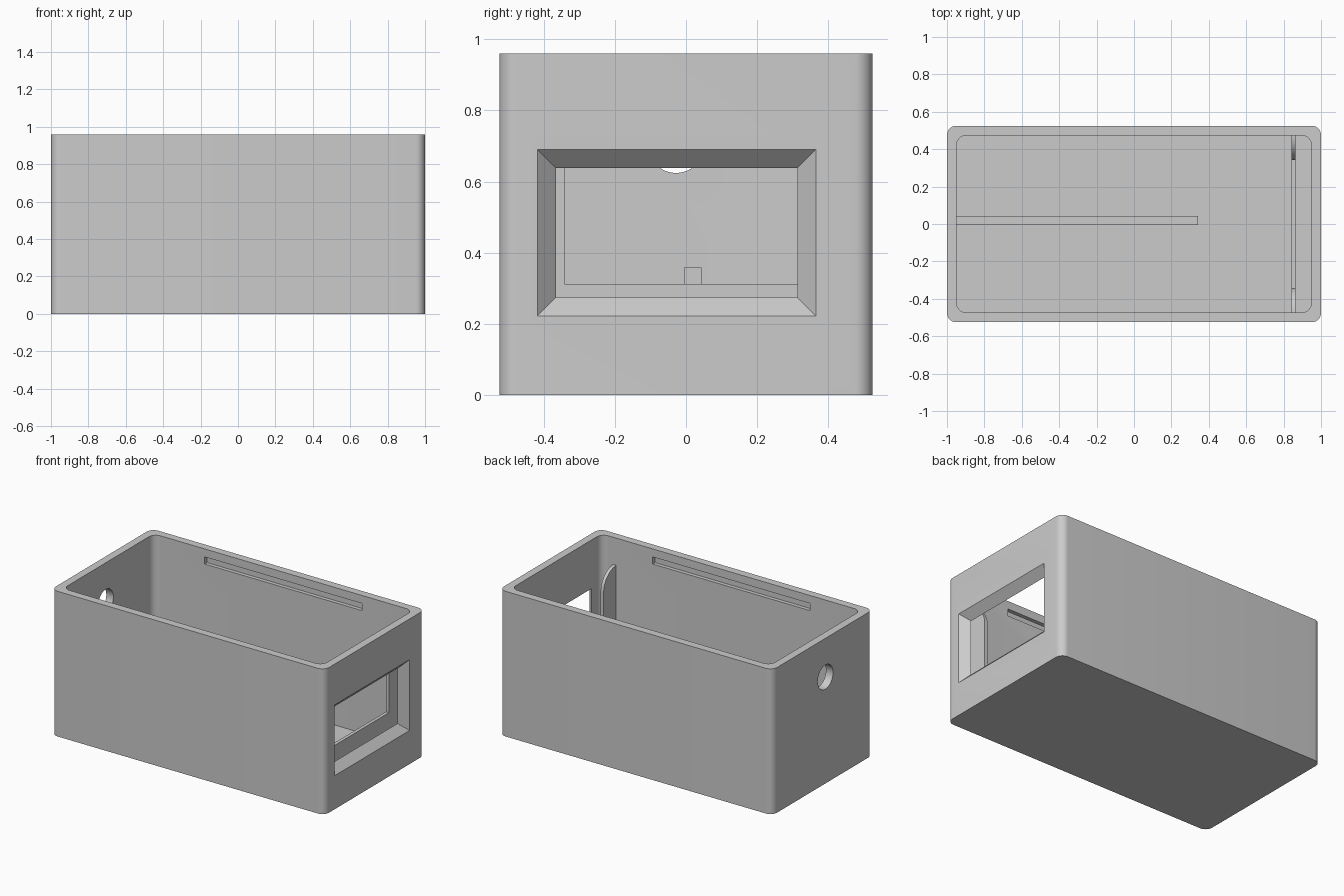
import bpy
import bmesh
import math
from mathutils import Vector

if "Cube" in bpy.data.objects:
    bpy.data.objects.remove(bpy.data.objects["Cube"])

# Single flat colour
grey = bpy.data.materials.new("light_grey")
grey.use_nodes = True
grey.diffuse_color = (0.6, 0.6, 0.6, 1)
grey.node_tree.nodes["Principled BSDF"].inputs["Base Color"].default_value = (0.6, 0.6, 0.6, 1)


def loft(name, start, end):
    """Closed solid between two matching loops of points."""
    bm = bmesh.new()
    a = [bm.verts.new(p) for p in start]
    b = [bm.verts.new(p) for p in end]
    n = len(a)
    bm.faces.new(a)
    bm.faces.new(b[::-1])
    for i in range(n):
        j = (i + 1) % n
        bm.faces.new((a[i], b[i], b[j], a[j]))
    bmesh.ops.recalc_face_normals(bm, faces=bm.faces[:])
    mesh = bpy.data.meshes.new(name)
    bm.to_mesh(mesh)
    bm.free()
    mesh.materials.append(grey)
    obj = bpy.data.objects.new(name, mesh)
    bpy.context.collection.objects.link(obj)
    return obj


def extrude_x(name, profile, x0, x1):
    return loft(name, [(x0, y, z) for y, z in profile], [(x1, y, z) for y, z in profile])


def rect(y0, y1, z0, z1):
    return [(y0, z0), (y1, z0), (y1, z1), (y0, z1)]


def rounded_box(name, hx, hy, z0, z1, r, steps=10):
    """Upright prism with rounded vertical edges."""
    pts = []
    for k, (sx, sy) in enumerate([(1, 1), (-1, 1), (-1, -1), (1, -1)]):
        for i in range(steps + 1):
            a = math.pi / 2 * (k + i / steps)
            pts.append((sx * (hx - r) + r * math.cos(a), sy * (hy - r) + r * math.sin(a)))
    return loft(name, [(x, y, z0) for x, y in pts], [(x, y, z1) for x, y in pts])


def cut(target, cutter):
    cutter.hide_render = True
    mod = target.modifiers.new("cut", "BOOLEAN")
    mod.operation = "DIFFERENCE"
    mod.solver = "EXACT"
    mod.object = cutter
    bpy.context.view_layer.objects.active = target
    bpy.ops.object.modifier_apply(modifier=mod.name)
    bpy.data.objects.remove(cutter)


# Open-topped case with thin walls
case = rounded_box("case", 1.0, 0.525, 0, 0.96, 0.05)
cut(case, rounded_box("cavity_cutter", 0.948, 0.473, 0.05, 1.1, 0.05))

# Bevelled display window through the right-hand end wall
def window_loop(x):
    d = 1.0 - x
    return [(x, y, z) for y, z in rect(-0.418 + d, 0.365 - d, 0.222 + d, 0.69 - d)]


cut(case, loft("window_cutter", window_loop(1.02), window_loop(0.94)))

# Round cable hole in the opposite end wall
circle = [(-0.028 + 0.08 * math.cos(math.tau * i / 40), 0.704 + 0.08 * math.sin(math.tau * i / 40))
          for i in range(40)]
cut(case, extrude_x("hole_cutter", circle, -1.1, -0.9))

# Shallow lid-catch grooves inside both long walls
for s in (-1, 1):
    y0, y1 = sorted((s * 0.44, s * 0.498))
    cut(case, extrude_x("groove_cutter", rect(y0, y1, 0.86, 0.907), -0.575, 0.575))

# U-shaped panel holder behind the window, with rounded arm tops
arm = [(0.495, 0.04), (0.495, 0.78)]
for i in range(13):
    a = math.pi / 2 * (1 + i / 12)
    arm.append((0.475 + 0.133 * math.cos(a), 0.647 + 0.133 * math.sin(a)))
arm.append((0.342, 0.312))
profile = arm + [(-y, z) for y, z in reversed(arm)]
holder = extrude_x("panel_holder", profile, 0.842, 0.864)

# Low divider wall along the floor
divider = extrude_x("divider", rect(-0.006, 0.043, 0.04, 0.358), -0.97, 0.342)

# Smooth the rounded corners, keep the other edges sharp
for obj in (case, holder, divider):
    bpy.ops.object.select_all(action="DESELECT")
    obj.select_set(True)
    bpy.context.view_layer.objects.active = obj
    bpy.ops.object.shade_smooth_by_angle(angle=math.radians(30))
